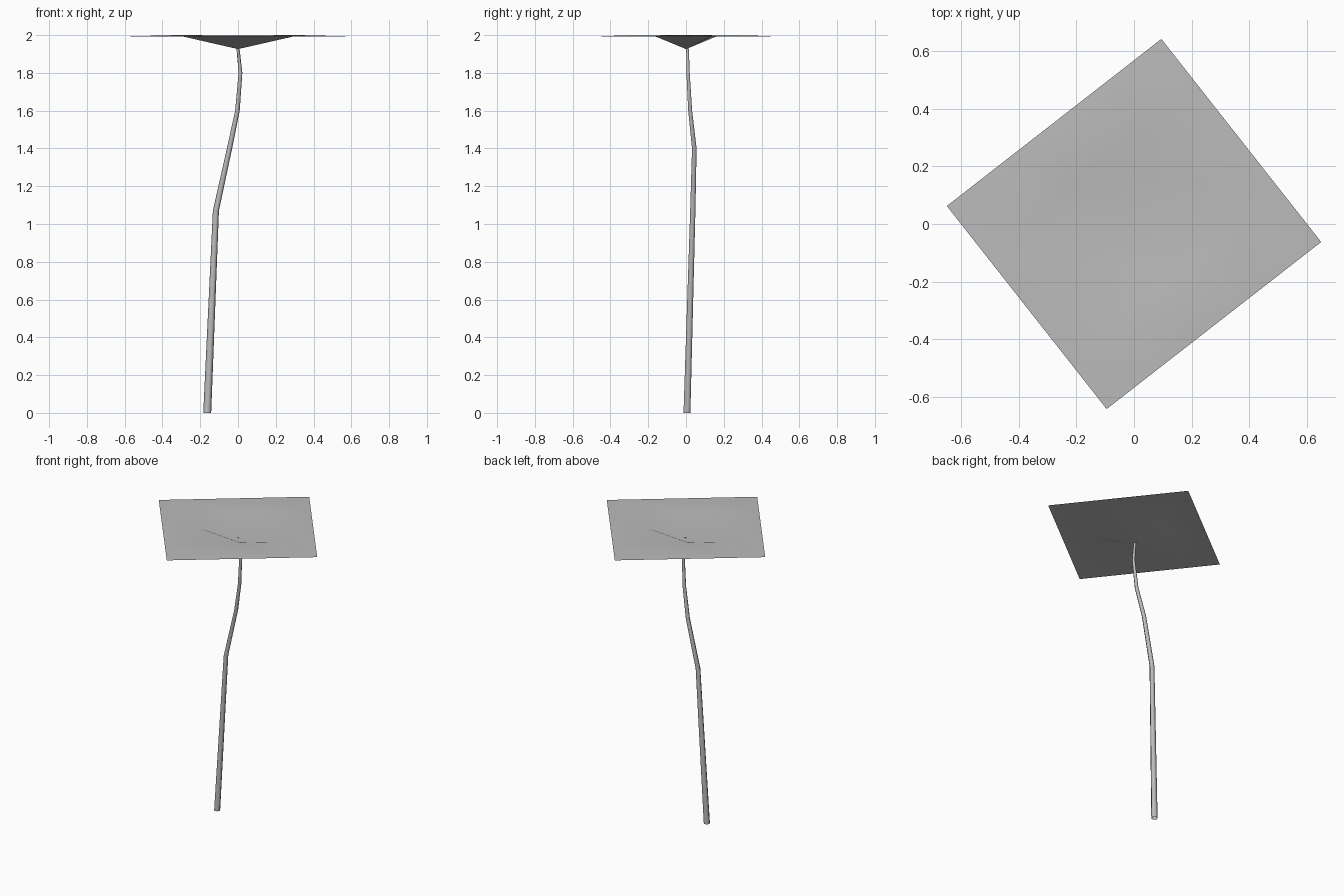
import bpy, bmesh, math
from mathutils import Vector

cube = bpy.data.objects.get("Cube")
if cube:
    bpy.data.objects.remove(cube)

grey = bpy.data.materials.new("plain_grey")
grey.use_nodes = True
colour = (0.5, 0.5, 0.5, 1)
grey.diffuse_color = colour
grey.node_tree.nodes["Principled BSDF"].inputs["Base Color"].default_value = colour


def add_object(name, bm):
    mesh = bpy.data.meshes.new(name)
    bm.to_mesh(mesh)
    bm.free()
    mesh.materials.append(grey)
    for face in mesh.polygons:
        face.use_smooth = True
    obj = bpy.data.objects.new(name, mesh)
    bpy.context.collection.objects.link(obj)
    return obj


# Bent, tapering trunk: centre of each ring and its radius
SIDES = 6
path = [(-0.163, 0.005, 0, 0.021), (-0.117, 0.036, 1.07, 0.016),
        (-0.045, 0.044, 1.4, 0.014), (-0.003, 0.022, 1.6, 0.012),
        (0.013, 0.011, 1.8, 0.010), (0, 0.008, 1.93, 0.008)]
bm = bmesh.new()
rings = []
for x, y, z, r in path:
    angles = [math.tau * i / SIDES for i in range(SIDES)]
    rings.append([bm.verts.new((x + r * math.cos(a), y + r * math.sin(a), z))
                  for a in angles])
for low, high in zip(rings, rings[1:]):
    for i in range(SIDES):
        j = (i + 1) % SIDES
        bm.faces.new((low[i], low[j], high[j], high[i]))
add_object("trunk", bm)

# Thin square canopy: slightly raised inner ring, centre dipped onto the trunk
across = Vector((0.555, -0.705, 0)) / 4
along = Vector((0.745, 0.58, 0)) / 4
heights = {0: 1.926, 1: 1.999, 2: 1.992}
bm = bmesh.new()
steps = range(-2, 3)
grid = {}
for i in steps:
    for j in steps:
        height = Vector((0, 0, heights[max(abs(i), abs(j))]))
        grid[i, j] = bm.verts.new(across * i + along * j + height)
grid[1, 1].co.z = grid[-1, -1].co.z = 2.0
for i in range(-2, 2):
    for j in range(-2, 2):
        bm.faces.new((grid[i, j], grid[i + 1, j], grid[i + 1, j + 1], grid[i, j + 1]))
add_object("canopy", bm)
